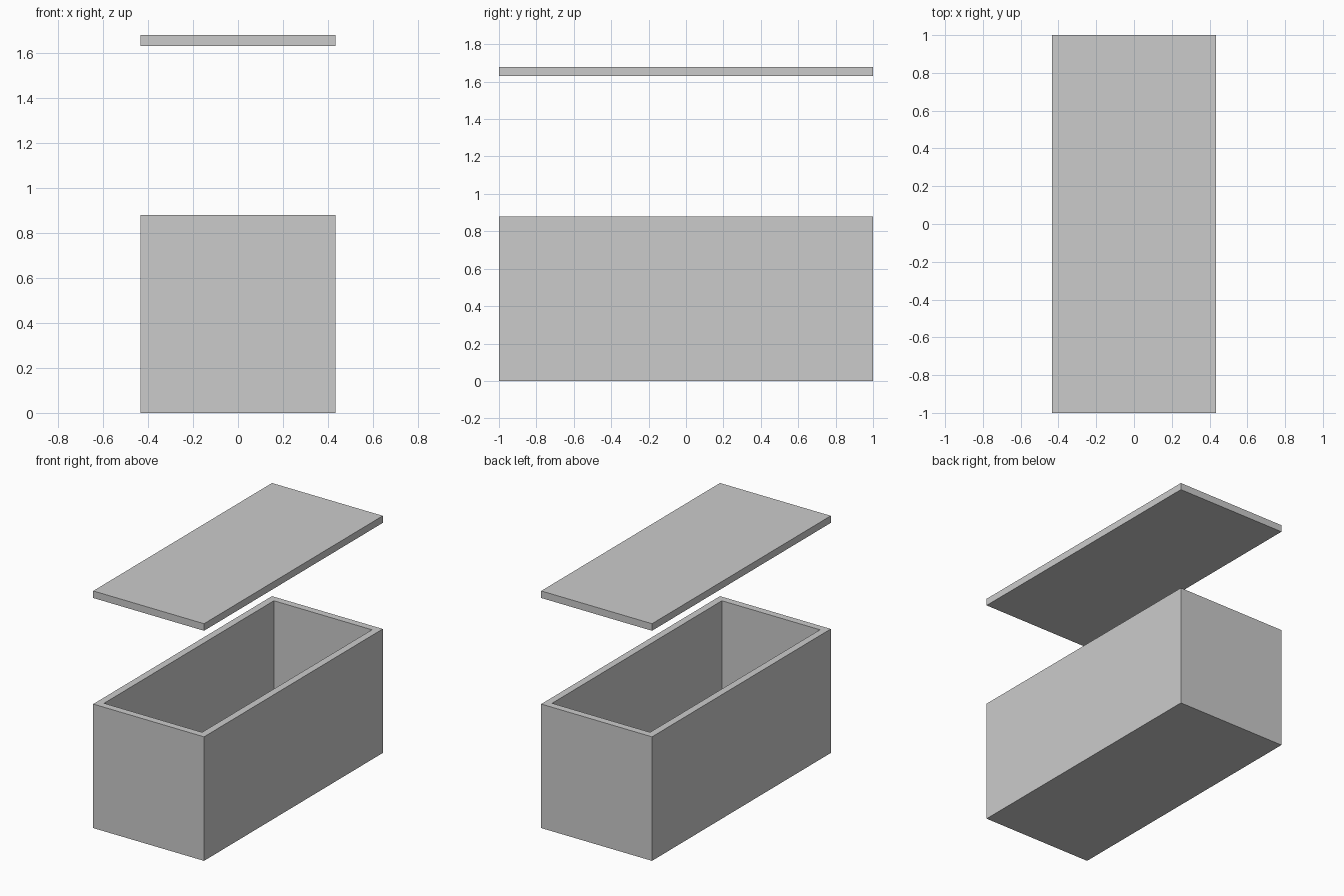
import bpy
import bmesh
from mathutils import Matrix, Vector

if "Cube" in bpy.data.objects:
    bpy.data.objects.remove(bpy.data.objects["Cube"])

W, L, H = 0.868, 2.0, 0.878   # outer box size
T = 0.05                      # wall, floor and lid thickness
LID_Z = 1.629                 # underside of the raised lid


def block(bm, size, z0):
    """Add a box centred on x and y, standing on z0."""
    m = Matrix.Translation((0, 0, z0 + size[2] / 2)) @ Matrix.Diagonal((*size, 1))
    bmesh.ops.create_cube(bm, size=1, matrix=m)
    bm.normal_update()


def finish(bm, name):
    mesh = bpy.data.meshes.new(name)
    bm.to_mesh(mesh)
    bm.free()
    bpy.context.collection.objects.link(bpy.data.objects.new(name, mesh))


# Open box: inset the top face to form the rim, then sink it to the floor
bm = bmesh.new()
block(bm, (W, L, H), 0)
top = max(bm.faces, key=lambda f: f.calc_center_median().z)
bmesh.ops.inset_region(bm, faces=[top], thickness=T, use_even_offset=True)
inner = bmesh.ops.extrude_discrete_faces(bm, faces=[top])["faces"][0]
bmesh.ops.translate(bm, vec=Vector((0, 0, T - H)), verts=inner.verts)
finish(bm, "box")

# Flat lid floating above the box
bm = bmesh.new()
block(bm, (W, L, T), LID_Z)
finish(bm, "lid")
